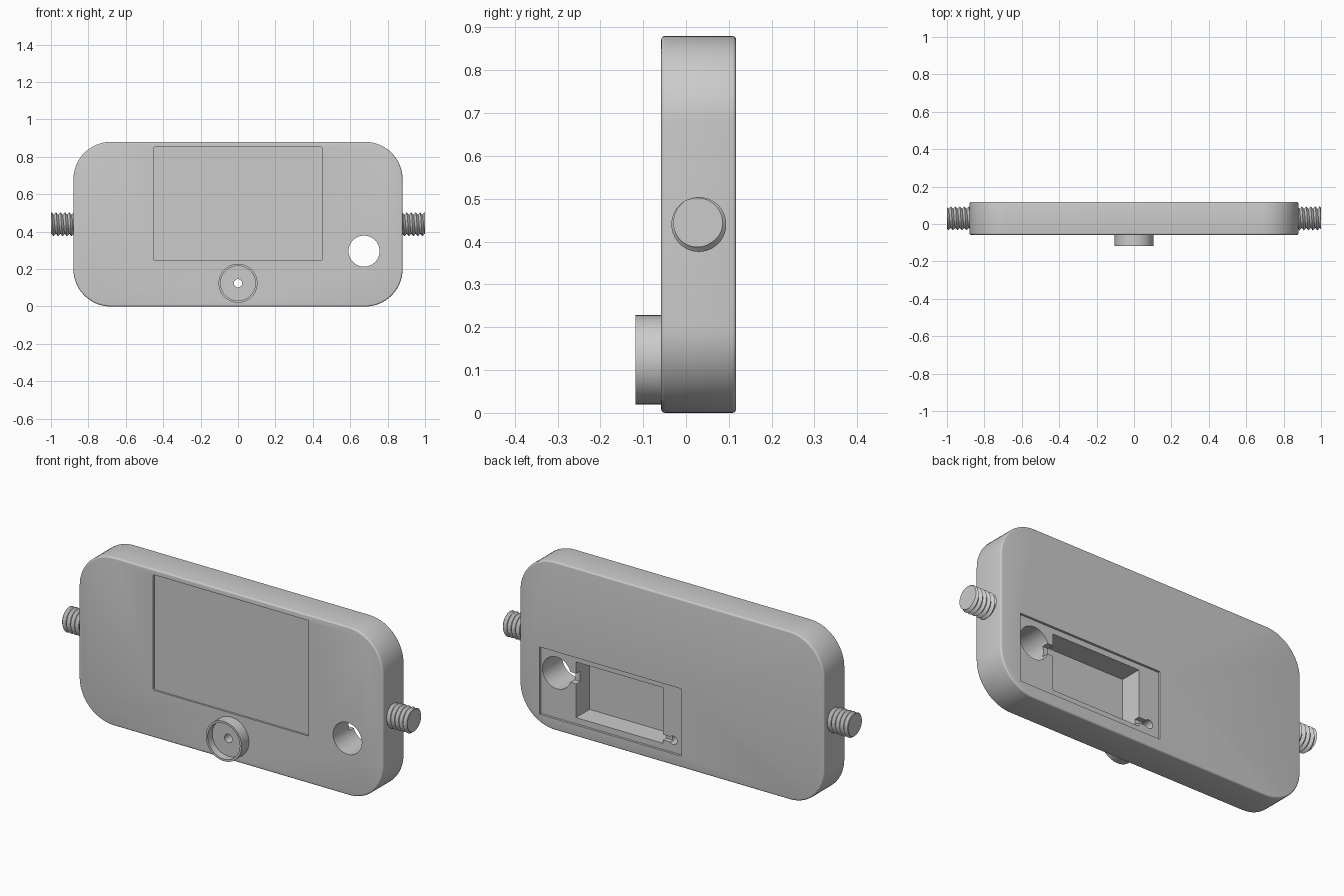
import bpy, bmesh
from math import pi, cos, sin, radians
from mathutils import Matrix, Vector

if "Cube" in bpy.data.objects:
    bpy.data.objects.remove(bpy.data.objects["Cube"])

grey = bpy.data.materials.new("light grey")
grey.use_nodes = True
grey.diffuse_color = (0.6, 0.6, 0.6, 1)
grey.node_tree.nodes["Principled BSDF"].inputs["Base Color"].default_value = (0.6, 0.6, 0.6, 1)

FRONT, BACK = -0.058, 0.117
MID_Y, MID_Z = 0.03, 0.44


def to_object(name, bm):
    bmesh.ops.recalc_face_normals(bm, faces=bm.faces)
    mesh = bpy.data.meshes.new(name)
    bm.to_mesh(mesh)
    bm.free()
    mesh.materials.append(grey)
    ob = bpy.data.objects.new(name, mesh)
    bpy.context.collection.objects.link(ob)
    return ob


def slab(name, x0, x1, z0, z1, y0, y1, radius=0, segments=16, edge=0):
    """Box spanning y0..y1 with rounded corners in the xz plane and softened rims."""
    bm = bmesh.new()
    size = Vector((x1 - x0, y1 - y0, z1 - z0))
    centre = Vector((x0 + x1, y0 + y1, z0 + z1)) / 2
    bmesh.ops.create_cube(bm, size=1, matrix=Matrix.Translation(centre) @ Matrix.Diagonal((*size, 1)))
    if radius:
        corners = [e for e in bm.edges if abs(e.verts[0].co.y - e.verts[1].co.y) > 1e-4]
        bmesh.ops.bevel(bm, geom=corners, offset=radius, segments=segments, profile=0.5, affect='EDGES')
    if edge:
        bm.normal_update()
        rims = [e for e in bm.edges if abs(e.verts[0].co.y - e.verts[1].co.y) < 1e-4]
        bmesh.ops.bevel(bm, geom=rims, offset=edge, segments=4, profile=0.5, affect='EDGES')
    return to_object(name, bm)


def rod(name, x, z, radius, y0, y1, segments=64):
    """Cylinder along y."""
    bm = bmesh.new()
    place = Matrix.Translation((x, (y0 + y1) / 2, z)) @ Matrix.Rotation(pi / 2, 4, 'X')
    bmesh.ops.create_cone(bm, cap_ends=True, segments=segments, radius1=radius,
                          radius2=radius, depth=y1 - y0, matrix=place)
    return to_object(name, bm)


def combine(target, tool, operation='DIFFERENCE'):
    mod = target.modifiers.new("combine", 'BOOLEAN')
    mod.operation, mod.solver, mod.object = operation, 'EXACT', tool
    bpy.context.view_layer.objects.active = target
    bpy.ops.object.modifier_apply(modifier=mod.name)
    bpy.data.objects.remove(tool)


def smooth(ob):
    bpy.ops.object.select_all(action='DESELECT')
    ob.select_set(True)
    bpy.context.view_layer.objects.active = ob
    bpy.ops.object.shade_smooth_by_angle(angle=radians(30))


# Rounded case with the socket boss on its front
case = slab("case", -0.88, 0.88, 0, 0.88, FRONT, BACK, radius=0.2, edge=0.009)
combine(case, rod("boss", 0, 0.124, 0.104, -0.118, 0), 'UNION')

# Screen recess, socket bowl and through holes
LEDGE = BACK - 0.012
cutters = [
    slab("screen_cut", -0.45, 0.45, 0.248, 0.852, -0.2, FRONT + 0.01, radius=0.006, segments=3),
    rod("bowl_cut", 0, 0.124, 0.093, -0.2, -0.08),
    rod("pin_cut", 0, 0.124, 0.022, -0.3, 0.3, 32),
    rod("button_cut", 0.674, 0.296, 0.083, -0.3, 0.3),
    # Back cover ledge, battery bay and the two wire channels
    slab("ledge_cut", -0.055, 0.765, 0.06, 0.412, LEDGE, 0.3),
    slab("bay_cut", 0.06, 0.563, 0.092, 0.383, -0.008, 0.3),
    slab("button_channel_cut", 0.5, 0.65, 0.268, 0.322, LEDGE - 0.035, 0.3),
    slab("pin_channel_cut", 0, 0.1, 0.11, 0.138, LEDGE - 0.025, 0.3),
]
for cutter in cutters:
    combine(case, cutter)
smooth(case)


# Threaded studs, a V-shaped helix trimmed flat at both ends
def stud(name, turn, pitch=0.024, root=0.051, crest=0.064, sides=40):
    bm = bmesh.new()
    rows = []
    for k in range(-4, 16):
        r = crest if k % 2 else root
        rows.append([bm.verts.new((0.86 + pitch * (k / 2 + i / sides),
                                   r * cos(2 * pi * i / sides), r * sin(2 * pi * i / sides)))
                     for i in range(sides + 1)])
    for a, b in zip(rows, rows[1:]):
        for i in range(sides):
            bm.faces.new((a[i], a[i + 1], b[i + 1], b[i]))
    bmesh.ops.remove_doubles(bm, verts=bm.verts, dist=1e-5)
    for x, direction in ((0.87, -1), (1.0, 1)):
        cut = bmesh.ops.bisect_plane(bm, geom=bm.verts[:] + bm.edges[:] + bm.faces[:], dist=1e-6,
                                     plane_co=(x, 0, 0), plane_no=(direction, 0, 0), clear_outer=True)
        rim = [g for g in cut["geom_cut"] if isinstance(g, bmesh.types.BMEdge)]
        bmesh.ops.edgenet_fill(bm, edges=rim)
    place = Matrix.Translation((0, MID_Y, MID_Z)) @ Matrix.Rotation(turn, 4, 'Z')
    bmesh.ops.transform(bm, matrix=place, verts=bm.verts)
    smooth(to_object(name, bm))


stud("left_stud", 0)
stud("right_stud", pi)
